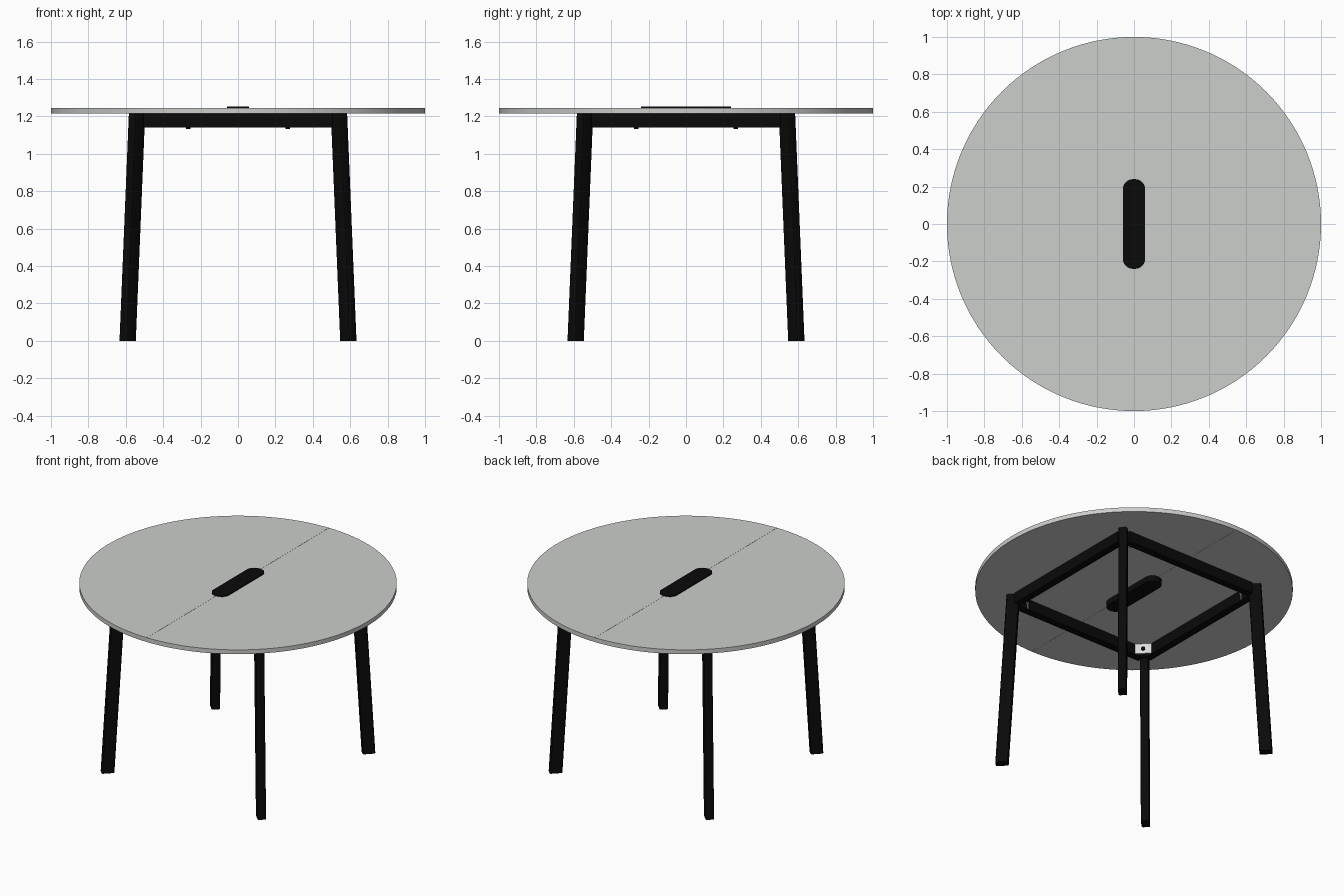
import bpy, bmesh, math
from mathutils import Matrix, Vector

old = bpy.data.objects.get("Cube")
if old:
    bpy.data.objects.remove(old, do_unlink=True)


def material(name, rgb, rough=0.5):
    m = bpy.data.materials.new(name)
    m.use_nodes = True
    color = (*rgb, 1)
    m.diffuse_color = color
    bsdf = m.node_tree.nodes["Principled BSDF"]
    bsdf.inputs["Base Color"].default_value = color
    bsdf.inputs["Roughness"].default_value = rough
    return m


STONE = material("pale grey stone", (0.60, 0.62, 0.59))
BLACK = material("black metal", (0.003, 0.003, 0.003))
STEEL = material("light steel", (0.70, 0.70, 0.70))

TOP_Z, UNDER_Z, RAIL_Z = 1.245, 1.215, 1.14


def loft(name, rings, mat, smooth=False, matrix=None):
    """Solid through equal-length rings of points, capped at both ends."""
    bm = bmesh.new()
    loops = [[bm.verts.new(p) for p in ring] for ring in rings]
    n = len(loops[0])
    for a, b in zip(loops, loops[1:]):
        for i in range(n):
            j = (i + 1) % n
            bm.faces.new((a[i], a[j], b[j], b[i]))
    bm.faces.new(loops[0][::-1])
    bm.faces.new(loops[-1])
    if matrix:
        bm.transform(matrix)
    bmesh.ops.recalc_face_normals(bm, faces=bm.faces)
    mesh = bpy.data.meshes.new(name)
    bm.to_mesh(mesh)
    bm.free()
    mesh.materials.append(mat)
    ob = bpy.data.objects.new(name, mesh)
    bpy.context.collection.objects.link(ob)
    if smooth:
        bpy.ops.object.select_all(action="DESELECT")
        ob.select_set(True)
        bpy.context.view_layer.objects.active = ob
        bpy.ops.object.shade_smooth_by_angle(angle=math.radians(30))
    return ob


def prism(name, outline, z0, z1, mat, smooth=False, matrix=None):
    rings = [[(x, y, z) for x, y in outline] for z in (z0, z1)]
    return loft(name, rings, mat, smooth, matrix)


def rounded(w, d, r, steps=3):
    """Rounded rectangle outline, w by d, corner radius r."""
    pts = []
    for q, (sx, sy) in enumerate(((1, 1), (-1, 1), (-1, -1), (1, -1))):
        for k in range(steps + 1):
            a = math.pi / 2 * (q + k / steps)
            pts.append((sx * (w / 2 - r) + r * math.cos(a),
                        sy * (d / 2 - r) + r * math.sin(a)))
    return pts


def circle(r, n):
    return [(r * math.cos(math.tau * i / n), r * math.sin(math.tau * i / n)) for i in range(n)]


# Round top in two halves that meet along the middle
for side, word in ((1, "left"), (-1, "right")):
    half = []
    for i in range(65):
        a = -math.pi / 2 + math.pi * i / 64
        half.append((side * max(math.cos(a), 0.0006), math.sin(a)))
    prism("tabletop_" + word, half, UNDER_Z, TOP_Z, STONE, True)

# Cable slot insert with a thin raised lip
prism("slot_insert", rounded(0.11, 0.47, 0.05, 6), 1.175, TOP_Z + 0.004, BLACK, True)
prism("slot_lip", rounded(0.12, 0.48, 0.055, 6), TOP_Z - 0.002, 1.252, BLACK, True)

# Corners: splayed leg, bracket plate and bolt, turned to face the centre
section = rounded(0.082, 0.054, 0.01)
for k in range(4):
    turn = Matrix.Rotation(math.radians(45 + 90 * k), 4, "Z")
    foot, head = 0.59 * math.sqrt(2), 0.54 * math.sqrt(2)
    rings = [[(x + r, y, z) for x, y in section] for r, z in ((foot, 0), (head, UNDER_Z))]
    loft(f"leg_{k + 1}", rings, BLACK, True, turn)

    plate = [(0.668, -0.06), (0.68, -0.06), (0.68, 0.06), (0.668, 0.06)]
    prism(f"corner_bracket_{k + 1}", plate, RAIL_Z + 0.005, UNDER_Z, STEEL, matrix=turn)
    facing = turn @ Matrix.Translation((0.66, 0, 1.178)) @ Matrix.Rotation(math.pi / 2, 4, "Y")
    prism(f"bracket_bolt_{k + 1}", circle(0.014, 6), 0, 0.09, BLACK, matrix=facing)

# Rails between the legs, with screw heads underneath
for k, word in enumerate(("front", "left", "back", "right")):
    turn = Matrix.Rotation(math.radians(90 * k), 4, "Z") @ Matrix.Translation((0, -0.535, 0))
    bar = [(-0.505, -0.025), (0.505, -0.025), (0.505, 0.025), (-0.505, 0.025)]
    prism(word + "_rail", bar, RAIL_Z, UNDER_Z, BLACK, matrix=turn)
    for s in (-1, 1):
        spot = turn @ Matrix.Translation((s * 0.265, 0, 0))
        prism(f"{word}_rail_screw_{'a' if s < 0 else 'b'}", circle(0.012, 12),
              RAIL_Z - 0.007, RAIL_Z + 0.005, BLACK, True, spot)
